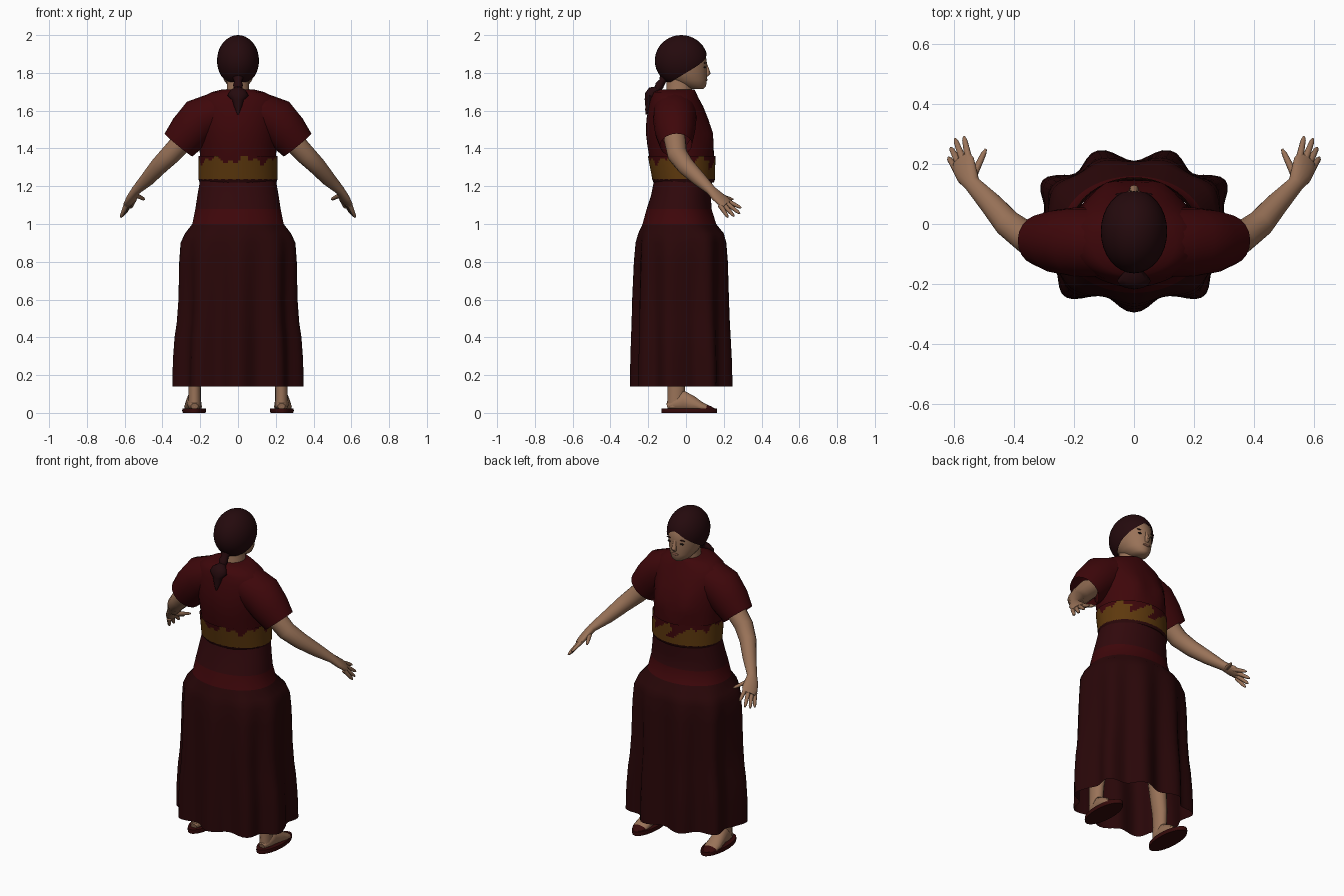
import bpy, bmesh, math
from mathutils import Vector, Matrix

if "Cube" in bpy.data.objects:
    bpy.data.objects.remove(bpy.data.objects["Cube"])


def material(name, rgb):
    m = bpy.data.materials.new(name)
    m.use_nodes = True
    m.diffuse_color = (*rgb, 1)
    m.node_tree.nodes["Principled BSDF"].inputs["Base Color"].default_value = (*rgb, 1)
    return m


SKIN = material("skin", (0.32, 0.17, 0.098))
RED = material("dark red cloth", (0.048, 0.002, 0.003))
SKIRT = material("maroon skirt cloth", (0.022, 0.002, 0.0025))
WAIST = material("waist cloth", (0.03, 0.0025, 0.0035))
GOLD = material("ochre belt", (0.11, 0.04, 0.004))
HAIR = material("dark hair", (0.018, 0.003, 0.004))
SHOE = material("shoe leather", (0.035, 0.003, 0.003))
LIP = material("lips", (0.22, 0.095, 0.06))
EYE = material("eyes", (0.015, 0.009, 0.008))


def finish(name, bm, mats, angle=50):
    bmesh.ops.recalc_face_normals(bm, faces=bm.faces)
    me = bpy.data.meshes.new(name)
    bm.to_mesh(me)
    bm.free()
    ob = bpy.data.objects.new(name, me)
    bpy.context.collection.objects.link(ob)
    for m in mats:
        me.materials.append(m)
    bpy.ops.object.select_all(action='DESELECT')
    ob.select_set(True)
    bpy.context.view_layer.objects.active = ob
    bpy.ops.object.shade_smooth_by_angle(angle=math.radians(angle))
    return ob


def loft(name, rings, mats, bands=None, caps=True):
    """Skin a list of point rings; bands gives a material index per step."""
    bm = bmesh.new()
    rows = [[bm.verts.new(p) for p in r] for r in rings]
    n = len(rows[0])
    for i in range(len(rows) - 1):
        for j in range(n):
            k = (j + 1) % n
            f = bm.faces.new((rows[i][j], rows[i][k], rows[i + 1][k], rows[i + 1][j]))
            f.material_index = bands[i] if bands else 0
    if caps:
        bm.faces.new(rows[0])
        bm.faces.new(rows[-1]).material_index = bands[-1] if bands else 0
    return finish(name, bm, mats)


def oval(z, back, front, rx, n=32, wave=0.0, cx=0.0, power=1.0):
    """Level ring between two depths, with optional cloth folds and squareness."""
    pts = []
    for i in range(n):
        a = 2 * math.pi * i / n
        w = wave * math.cos(9 * a)
        ry = (front - back) / 2 + w
        c = math.copysign(abs(math.cos(a)) ** power, math.cos(a))
        pts.append(Vector((cx + (rx + w) * math.sin(a), (front + back) / 2 - ry * c, z)))
    return pts


def tube(name, path, mats, side=(0, 1, 0), n=16, flip=1, bands=None, caps=True):
    """Oval tube along points given as (x, y, z, radius along side, other radius)."""
    pts = [Vector(p[:3]) for p in path]
    rings = []
    for i, p in enumerate(path):
        d = (pts[min(i + 1, len(pts) - 1)] - pts[max(i - 1, 0)]).normalized()
        u = Vector(side)
        u = (u - d * u.dot(d)).normalized()
        v = d.cross(u)
        ring = []
        for j in range(n):
            a = 2 * math.pi * j / n
            q = pts[i] + u * p[3] * math.cos(a) + v * p[4] * math.sin(a)
            ring.append(Vector((q.x * flip, q.y, q.z)))
        rings.append(ring)
    return loft(name, rings, mats, bands, caps)


def sphere(centre, size):
    bm = bmesh.new()
    mtx = Matrix.Translation(centre) @ Matrix.Diagonal((*size, 1))
    bmesh.ops.create_uvsphere(bm, u_segments=32, v_segments=20, radius=1, matrix=mtx)
    return bm


# Skirt: smooth at the hips, folded towards the hem
skirt = [(0.14, -.272, .235, .329, .024), (0.28, -.272, .232, .327, .023),
         (0.4, -.271, .228, .321, .02), (0.48, -.27, .225, .311, .018),
         (0.6, -.269, .222, .304, .016), (0.8, -.265, .22, .304, .011), (0.9, -.26, .215, .3, .007),
         (0.95, -.25, .203, .28, .003), (1.0, -.23, .16, .242, 0),
         (1.08, -.208, .135, .226, 0), (1.15, -.185, .132, .215, 0), (1.25, -.165, .14, .198, 0)]
loft("skirt", [oval(z, b, f, rx, 90, w, power=.75 if w else .9) for z, b, f, rx, w in skirt],
     [SKIRT, RED, WAIST], [0] * 8 + [1, 2, 2], caps=False)

# Blouse body with a gentle bust
blouse = [(1.225, -.168, .143, .2), (1.36, -.195, .148, .201), (1.42, -.205, .145, .206),
          (1.48, -.212, .135, .21), (1.55, -.21, .12, .215), (1.62, -.198, .092, .215),
          (1.668, -.187, .066, .195), (1.698, -.175, .052, .14), (1.712, -.135, .045, .085)]
rings = [oval(z, b, f, rx, 40) for z, b, f, rx in blouse]
for p in (p for r in rings for p in r):
    if p.y > 0:
        p.y += .022 * math.exp(-((abs(p.x) - .09) / .05) ** 2 - ((p.z - 1.47) / .06) ** 2)
loft("blouse", rings, [RED])

# Belt with a worn upper edge and bare patches at the front
low, high = oval(1.235, -.178, .153, .209, 96), oval(1.36, -.202, .156, .209, 96)
belt = loft("belt", [[a.lerp(b, t / 10) for a, b in zip(low, high)] for t in range(11)],
            [GOLD, RED], caps=False)
for f in belt.data.polygons:
    c = f.center
    a = math.atan2(c.x, c.y)
    edge = 1.338 + .016 * math.sin(7 * a) + .012 * math.sin(17 * a + 1)
    patch = c.y > 0 and abs(c.x) < .13 and 1.275 < c.z and math.sin(40 * c.x + 60 * c.z) > .45
    f.material_index = int(c.z > edge or patch)
loft("belt_edge", [oval(1.22, -.172, .148, .203), oval(1.237, -.179, .154, .21)], [SKIRT], caps=False)

# Sleeves, arms, hands, legs and shoes
ARM = [(.28, -.06, 1.45, .058, .058), (.36, -.045, 1.365, .053, .053), (.42, 0, 1.305, .047, .047),
       (.48, .07, 1.237, .038, .038), (.54, .133, 1.178, .028, .024), (.558, .165, 1.147, .04, .021),
       (.57, .198, 1.121, .045, .018), (.577, .218, 1.106, .037, .012)]
FINGERS = {"index_finger": ((.55, .205, 1.13), (.568, .292, 1.085)),
           "middle_finger": ((.568, .205, 1.118), (.598, .285, 1.055)),
           "ring_finger": ((.582, .196, 1.106), (.612, .255, 1.04)),
           "little_finger": ((.592, .18, 1.1), (.62, .222, 1.035)),
           "thumb": ((.543, .15, 1.155), (.495, .25, 1.13))}
for s, tag in ((1, "left_"), (-1, "right_")):
    tube(tag + "sleeve", [(.1, -.06, 1.6, .115, .103), (.2, -.06, 1.55, .115, .12),
                          (.26, -.058, 1.485, .106, .11), (.315, -.053, 1.418, .085, .095)],
         [RED], n=20, flip=s, caps=False)
    tube(tag + "arm", ARM, [SKIN], side=(.75, -.4, -.45), flip=s)
    for name, (a, b) in FINGERS.items():
        a, b = Vector(a), Vector(b)
        steps = [(0, .014), (.45, .0115), (.85, .009), (1, .004)]
        tube(tag + name, [(*a.lerp(b, t), r, r) for t, r in steps], [SKIN],
             side=(1, 0, .2), n=8, flip=s)
    tube(tag + "leg", [(.17, -.04, .8, .07, .07), (.205, -.05, .45, .058, .055),
                       (.228, -.05, .2, .05, .036), (.23, -.052, .12, .046, .033),
                       (.23, -.055, .03, .045, .034)], [SKIN], flip=s)
    tube(tag + "foot", [(.23, -.1, .035, .02, .015), (.231, -.06, .045, .036, .035),
                        (.233, -.015, .062, .038, .058), (.236, .03, .047, .043, .044),
                        (.238, .075, .032, .047, .029), (.239, .108, .025, .044, .019),
                        (.239, .132, .02, .034, .014), (.239, .152, .018, .018, .006)],
         [SKIN, SHOE], side=(1, 0, 0), flip=s, bands=[0, 0, 0, 0, 0, 1, 1])
    loft(tag + "sole", [oval(z, -.13, .165, w, 28, cx=.232 * s)
                        for z, w in ((0, .06), (.012, .064), (.024, .061))], [SHOE])
    # Face details on each side
    finish(tag + "eye", sphere((.04 * s, .099, 1.83), (.014, .006, .005)), [EYE])
    finish(tag + "eyebrow", sphere((.042 * s, .099, 1.852), (.02, .005, .003)), [HAIR])

# Neck and face
loft("neck", [oval(1.64, -.12, .045, .075), oval(1.7, -.105, .03, .06),
              oval(1.8, -.1, .04, .057)], [SKIN])
face = [(1.715, .03, .092, .025), (1.728, -.02, .106, .05), (1.76, -.08, .11, .074),
        (1.8, -.12, .111, .088), (1.85, -.14, .111, .096), (1.9, -.14, .104, .096),
        (1.95, -.11, .06, .075)]
loft("face", [oval(*f) for f in face], [SKIN])
tube("nose", [(0, .104, 1.85, .006, .009), (0, .112, 1.82, .01, .011),
              (0, .116, 1.798, .014, .016), (0, .108, 1.783, .006, .01)], [SKIN], n=12)
finish("mouth", sphere((0, .107, 1.763), (.023, .007, .007)), [LIP])


# Hair cap, cut along a hairline that rises to a peak over the forehead
def shift_peak(bm, sign):
    for v in bm.verts:
        v.co.z += sign * .035 * math.exp(-(v.co.x / .05) ** 2) * min(1, max(0, v.co.y / .08))


cap = sphere((0, -.025, 1.865), (.111, .14, .135))
shift_peak(cap, -1)
bmesh.ops.bisect_plane(cap, geom=cap.verts[:] + cap.edges[:] + cap.faces[:],
                       plane_co=(0, .11, 1.866), plane_no=(0, -.6, 1), clear_inner=True)
shift_peak(cap, 1)
finish("hair_cap", cap, [HAIR])

# Braid widening into a tuft behind the collar
tube("braid", [(0, -.11, 1.785, .03, .035), (0, -.125, 1.755, .018, .02),
               (0, -.14, 1.735, .024, .026), (0, -.152, 1.715, .018, .022),
               (0, -.175, 1.7, .03, .045), (0, -.19, 1.68, .03, .056),
               (0, -.195, 1.655, .024, .03), (0, -.2, 1.625, .016, .022),
               (0, -.206, 1.6, .01, .012), (0, -.21, 1.58, .004, .004)], [HAIR], n=12)
